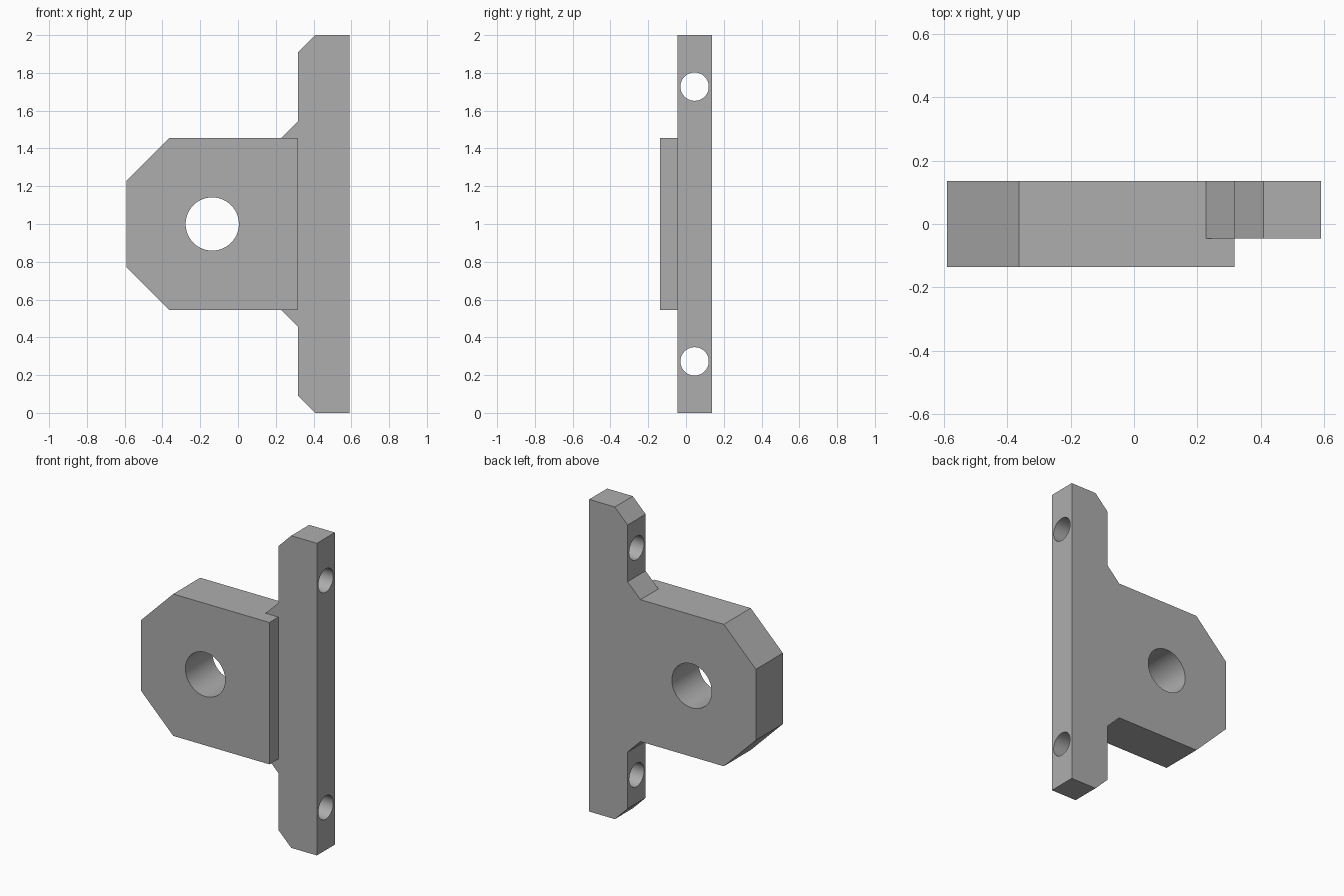
import bpy
import bmesh
from math import pi
from mathutils import Matrix, Vector

cube = bpy.data.objects.get("Cube")
if cube:
    bpy.data.objects.remove(cube, do_unlink=True)

U = 1 / 11          # design unit
MID = 11            # half height in design units

grey = bpy.data.materials.new("plain grey")
grey.use_nodes = True
colour = (0.42, 0.42, 0.42, 1)
grey.diffuse_color = colour
grey.node_tree.nodes["Principled BSDF"].inputs["Base Color"].default_value = colour


def finish(bm, name):
    bmesh.ops.recalc_face_normals(bm, faces=bm.faces)
    mesh = bpy.data.meshes.new(name)
    bm.to_mesh(mesh)
    bm.free()
    mesh.materials.append(grey)
    ob = bpy.data.objects.new(name, mesh)
    bpy.context.collection.objects.link(ob)
    return ob


def prism(name, upper, y0, y1):
    """Extrude along y an outline given by its upper half, mirrored about mid height."""
    outline = upper + [(x, -z) for x, z in reversed(upper)]
    bm = bmesh.new()
    verts = [bm.verts.new((x * U, y0 * U, (z + MID) * U)) for x, z in outline]
    face = bm.faces.new(verts)
    new = bmesh.ops.extrude_face_region(bm, geom=[face])["geom"]
    bmesh.ops.translate(bm, vec=Vector((0, (y1 - y0) * U, 0)),
                        verts=[g for g in new if isinstance(g, bmesh.types.BMVert)])
    return finish(bm, name)


def drill(name, centre, radius, axis):
    """Cylindrical cutter along the given axis."""
    bm = bmesh.new()
    bmesh.ops.create_cone(bm, cap_ends=True, segments=64, radius1=radius,
                          radius2=radius, depth=0.8,
                          matrix=Matrix.Translation(Vector(centre) * U)
                          @ Matrix.Rotation(pi / 2, 4, axis))
    ob = finish(bm, name)
    ob.hide_render = True
    return ob


def combine(target, other, operation):
    mod = target.modifiers.new(other.name, 'BOOLEAN')
    mod.operation = operation
    mod.solver = 'EXACT'
    mod.object = other
    bpy.context.view_layer.objects.active = target
    bpy.ops.object.modifier_apply(modifier=mod.name)
    bpy.data.objects.remove(other, do_unlink=True)


# Thick block with chamfered outer corners
bracket = prism("bracket", [(-6.5, 2.5), (-4, 5), (3.5, 5)], -1.5, 1.5)

# Thinner upright flange with chamfered ends and small gussets
flange = prism("flange", [(2.5, 5), (3.5, 6), (3.5, 10), (4.5, 11), (6.5, 11)], -0.5, 1.5)
combine(bracket, flange, 'UNION')

# Main bore and the two mounting holes
combine(bracket, drill("bore_cutter", (-1.5, 0, MID), 0.141, 'X'), 'DIFFERENCE')
for z in (MID - 8, MID + 8):
    combine(bracket, drill("mount_hole_cutter", (5, 0.5, z), 0.075, 'Y'), 'DIFFERENCE')

bpy.ops.object.select_all(action='DESELECT')
bracket.select_set(True)
bpy.context.view_layer.objects.active = bracket
bpy.ops.object.shade_smooth_by_angle(angle=pi / 6)
